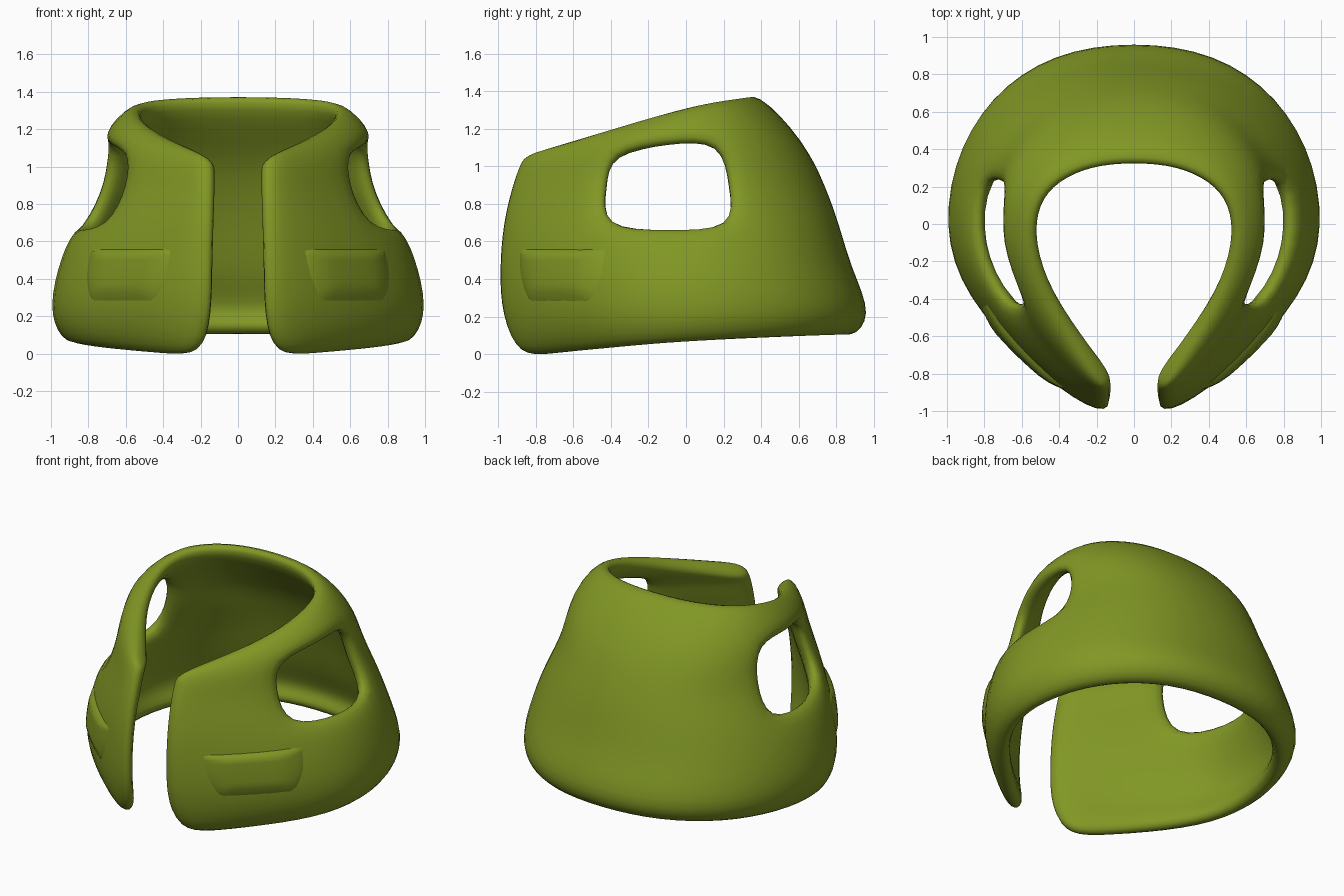
import bpy, math
from mathutils import Vector

cube = bpy.data.objects.get("Cube")
if cube:
    bpy.data.objects.remove(cube, do_unlink=True)

green = bpy.data.materials.new("olive_green")
green.use_nodes = True
green.diffuse_color = (0.22, 0.31, 0.018, 1)
green.node_tree.nodes["Principled BSDF"].inputs["Base Color"].default_value = green.diffuse_color

# Half outline seen from above: centre of the back round to the front opening
OUTLINE = [(0, 1), (.43, .94), (.77, .7), (.97, .33), (1.01, -.12), (.83, -.48), (.475, -.83), (.15, -1.03)]
# Rows from hem to collar: half width, back depth, front depth, then height at back, side, front
ROWS = [(.93, .89, .9, .07, .04, -.04),
        (1.03, 1.02, 1, .2, .2, .2),
        (.985, .9, 1.01, .45, .45, .45),
        (.89, .83, .99, .7, .69, .7),
        (.77, .755, .94, .9, .93, .9),
        (.75, .645, .9, 1.13, 1.19, 1.02),
        (.575, .375, .865, 1.42, 1.36, 1.08)]
LAST = len(OUTLINE) - 1


def point(col, row):
    x, y = OUTLINE[col]
    w, back, front, zb, zs, zf = ROWS[row]
    z = zs + (zb - zs) * y if y > 0 else zs + (zs - zf) * y
    px = x * w
    if col == LAST:
        # the opening keeps an even width, with its hem corner rounded off
        px = .22 if row == 0 else .165
    return Vector((px, y * (back if y > 0 else front), z))


def weights(f):
    """Cubic spline weights for four neighbouring points."""
    return ((1 - f) ** 3 / 6, (3 * f ** 3 - 6 * f * f + 4) / 6,
            (-3 * f ** 3 + 3 * f * f + 3 * f + 1) / 6, f ** 3 / 6)


def surface(u, v):
    """Point on the smooth outside of the vest."""
    c, r = int(u), int(v)
    total = Vector()
    for i, wu in enumerate(weights(u - c)):
        for j, wv in enumerate(weights(v - r)):
            total += point(min(c + i - 1, LAST), r + j - 1) * wu * wv
    return total


def make_object(name, verts, faces):
    mesh = bpy.data.meshes.new(name)
    mesh.from_pydata(verts, [], faces)
    mesh.materials.append(green)
    obj = bpy.data.objects.new(name, mesh)
    bpy.context.collection.objects.link(obj)
    mesh.shade_smooth()
    return obj


def grid_faces(cols, rows, skip=lambda i, j: False):
    return [(i * rows + j, (i + 1) * rows + j, (i + 1) * rows + j + 1, i * rows + j + 1)
            for i in range(cols - 1) for j in range(rows - 1) if not skip(i, j)]


# Vest body: one sheet with two armholes, thickened and rounded
columns = [(c, 1) for c in range(LAST, -1, -1)] + [(c, -1) for c in range(1, LAST + 1)]
verts = []
for c, side in columns:
    for r in range(len(ROWS)):
        p = point(c, r)
        verts.append((p.x * side, p.y, p.z))


def in_armhole(i, j):
    inner = min(columns[i][0], columns[i + 1][0])
    return inner in (3, 4) and j in (3, 4)


vest = make_object("vest_body", verts, grid_faces(len(columns), len(ROWS), in_armhole))
solid = vest.modifiers.new("thickness", 'SOLIDIFY')
solid.thickness = .125
solid.offset = -1
round_off = vest.modifiers.new("rounding", 'SUBSURF')
round_off.levels = round_off.render_levels = 2

# Pockets: shallow pouches, fullest under the top edge, rounded at the bottom corners
N = 14
for name, side in (("left_pocket", 1), ("right_pocket", -1)):
    verts = []
    for i in range(N + 1):
        for j in range(N + 1):
            s, t = i / N, j / N
            inset = .2 * (1 - t) ** 3
            p = surface(4.75 + 1.7 * (inset + s * (1 - 2 * inset)), 1.15 + 1.35 * t)
            outward = Vector((p.x, p.y, 0)).normalized()
            edge = min(1, 4 * min(s, 1 - s), 3 * t, 8 * (1 - t))
            p += outward * (-.03 + .045 * math.sqrt(edge) + .015 * t * edge)
            verts.append((p.x * side, p.y, p.z))
    faces = grid_faces(N + 1, N + 1)
    if side > 0:
        faces = [f[::-1] for f in faces]
    make_object(name, verts, faces)
